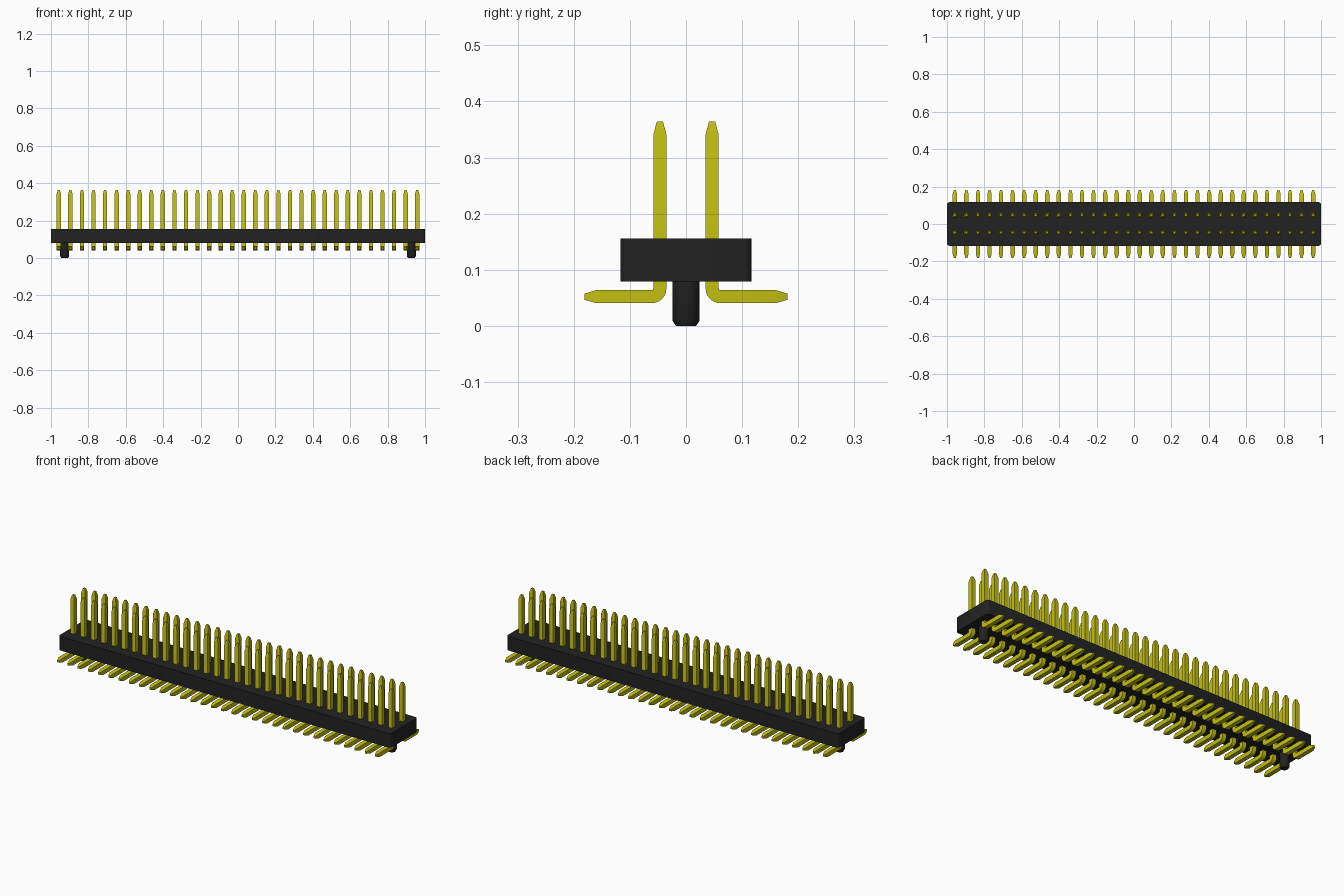
import bpy, bmesh, math

if "Cube" in bpy.data.objects:
    bpy.data.objects.remove(bpy.data.objects["Cube"], do_unlink=True)

PINS, PITCH = 32, 0.0618
HALF = 0.0116            # half width of a square pin
ROW_Y = 0.0465           # distance of each pin row from the centre
X0 = -PITCH * (PINS - 1) / 2


def material(name, color):
    m = bpy.data.materials.new(name)
    m.use_nodes = True
    m.diffuse_color = color
    m.node_tree.nodes["Principled BSDF"].inputs["Base Color"].default_value = color
    return m


def finish(name, bm, mat, smooth=True):
    bmesh.ops.recalc_face_normals(bm, faces=bm.faces)
    mesh = bpy.data.meshes.new(name)
    bm.to_mesh(mesh)
    bm.free()
    mesh.materials.append(mat)
    obj = bpy.data.objects.new(name, mesh)
    bpy.context.collection.objects.link(obj)
    if smooth:
        bpy.ops.object.select_all(action='DESELECT')
        obj.select_set(True)
        bpy.context.view_layer.objects.active = obj
        bpy.ops.object.shade_smooth_by_angle(angle=math.radians(35))
    return obj


def loft(bm, rings):
    """Skin a list of equal-length point rings and cap both ends."""
    loops = [[bm.verts.new(p) for p in ring] for ring in rings]
    n = len(loops[0])
    for a, b in zip(loops, loops[1:]):
        for i in range(n):
            j = (i + 1) % n
            bm.faces.new((a[i], a[j], b[j], b[i]))
    bm.faces.new(loops[0])
    bm.faces.new(loops[-1])


black = material("black plastic", (0.016, 0.016, 0.016, 1))
gold = material("yellow metal", (0.54, 0.52, 0.006, 1))

# Housing: bar with rounded vertical corners
bm = bmesh.new()
bmesh.ops.create_cube(bm, size=1)
for v in bm.verts:
    v.co = (v.co.x * 2.0, v.co.y * 0.234, 0.1175 + v.co.z * 0.077)
upright = [e for e in bm.edges if abs(e.verts[0].co.z - e.verts[1].co.z) > 0.01]
bmesh.ops.bevel(bm, geom=upright, offset=0.014, segments=3, profile=0.5, affect='EDGES')
finish("housing", bm, black)

# Locating pegs between the outermost pins, with chamfered ends
for side, name in ((1, "left_peg"), (-1, "right_peg")):
    bm = bmesh.new()
    cx = side * (-X0 - PITCH / 2)
    loft(bm, [[(cx + r * math.cos(math.tau * i / 24), r * math.sin(math.tau * i / 24), z)
               for i in range(24)]
              for r, z in ((0.018, 0.0), (0.0245, 0.01), (0.0245, 0.085))])
    finish(name, bm, black)

# Pin: square section swept down, round a bend and outwards, tapered at both ends
TAIL_Z, BEND = 0.052, 0.0146
stations = [(ROW_Y, 0.364, 0, 0.0055), (ROW_Y, 0.341, 0, HALF)]
for k in range(7):
    a = math.radians(15 * k)
    stations.append((ROW_Y + BEND * (1 - math.cos(a)),
                     TAIL_Z + BEND * (1 - math.sin(a)), a, HALF))
stations += [(0.160, TAIL_Z, math.pi / 2, HALF), (0.181, TAIL_Z, math.pi / 2, 0.0055)]

bm = bmesh.new()
rings = []
for y, z, a, h in stations:
    rings.append([(X0 + sx * h, y + sn * h * math.cos(a), z + sn * h * math.sin(a))
                  for sx, sn in ((-1, -1), (1, -1), (1, 1), (-1, 1))])
loft(bm, rings)
pins = finish("pins", bm, gold)

# Repeat the pin along the row and mirror it to the front row
arr = pins.modifiers.new("row", 'ARRAY')
arr.count = PINS
arr.use_relative_offset = False
arr.use_constant_offset = True
arr.constant_offset_displace = (PITCH, 0, 0)
mir = pins.modifiers.new("both_rows", 'MIRROR')
mir.use_axis = (False, True, False)
mir.use_mirror_merge = False
